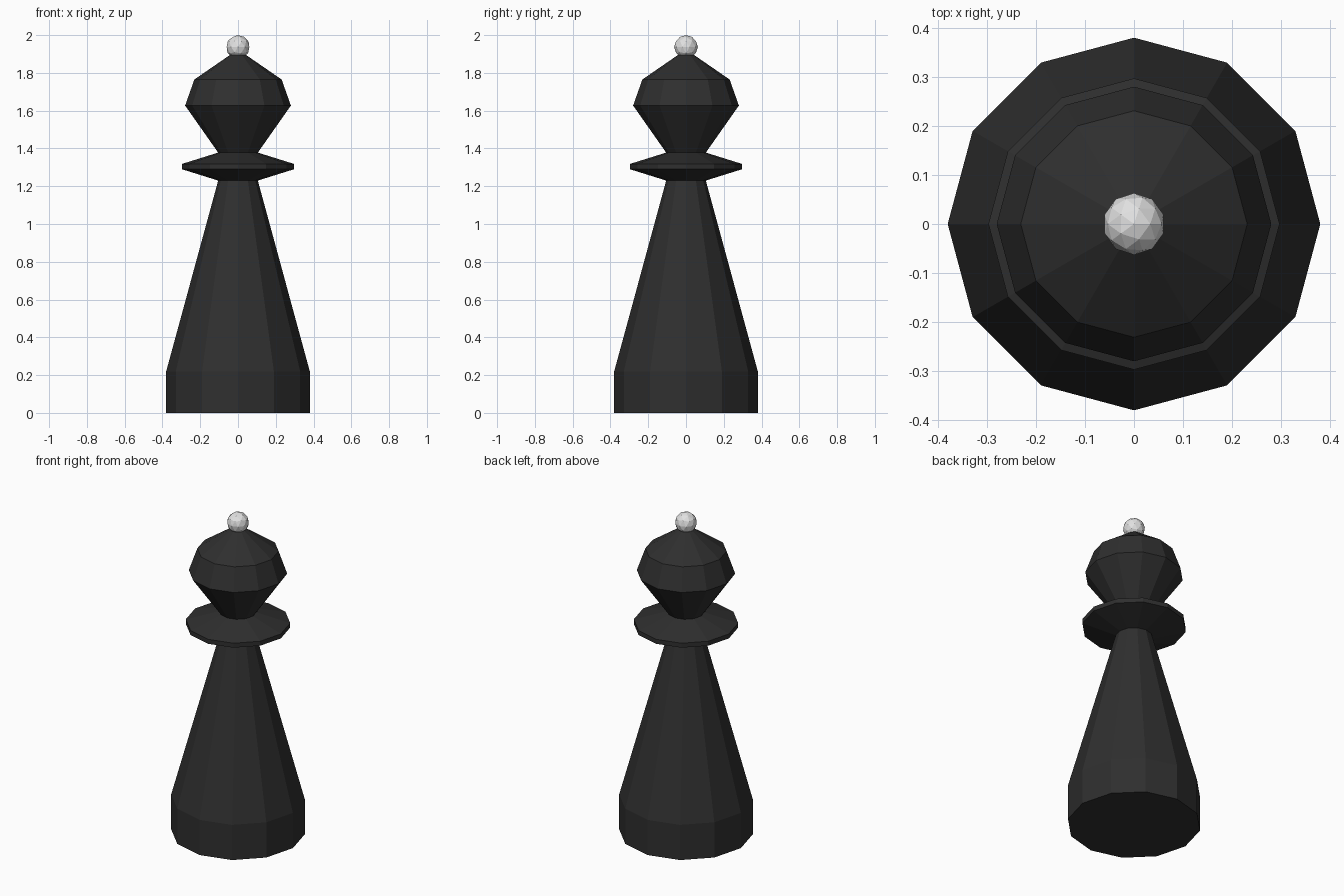
import bpy, math

if "Cube" in bpy.data.objects:
    bpy.data.objects.remove(bpy.data.objects["Cube"])

SIDES = 12


def material(name, value):
    m = bpy.data.materials.new(name)
    m.diffuse_color = (value, value, value, 1)
    m.use_nodes = True
    m.node_tree.nodes["Principled BSDF"].inputs["Base Color"].default_value = m.diffuse_color
    return m


black = material("black", 0.028)
white = material("pale grey", 0.75)


def turned(name, profile, mat, offset=(0, 0, 0)):
    """Lathe a (radius, height) profile into a closed 12-sided solid."""
    verts, faces = [], []
    for r, z in profile:
        for i in range(SIDES):
            a = 2 * math.pi * i / SIDES
            verts.append((r * math.cos(a), r * math.sin(a), z))
    for k in range(len(profile) - 1):
        for i in range(SIDES):
            j = (i + 1) % SIDES
            faces.append((k * SIDES + i, k * SIDES + j,
                          (k + 1) * SIDES + j, (k + 1) * SIDES + i))
    faces.append(tuple(reversed(range(SIDES))))
    top = (len(profile) - 1) * SIDES
    faces.append(tuple(range(top, top + SIDES)))
    me = bpy.data.meshes.new(name)
    me.from_pydata(verts, [], faces)
    me.materials.append(mat)
    ob = bpy.data.objects.new(name, me)
    ob.location = offset
    bpy.context.collection.objects.link(ob)
    return ob


# Body, collar and head share the outline, so they form one turned solid
turned("body", [
    (0.38, 0), (0.38, 0.22),          # base
    (0.105, 1.23),                    # tapered stem
    (0.297, 1.29), (0.297, 1.318),    # collar
    (0.105, 1.378),                   # neck
    (0.28, 1.627), (0.231, 1.765),    # head
    (0.035, 1.90),                    # crown
], black)

# Finial ball
bpy.ops.mesh.primitive_ico_sphere_add(subdivisions=2, radius=0.063,
                                      location=(0, 0, 1.937))
ball = bpy.context.object
ball.name = "finial_ball"
ball.data.materials.append(white)
